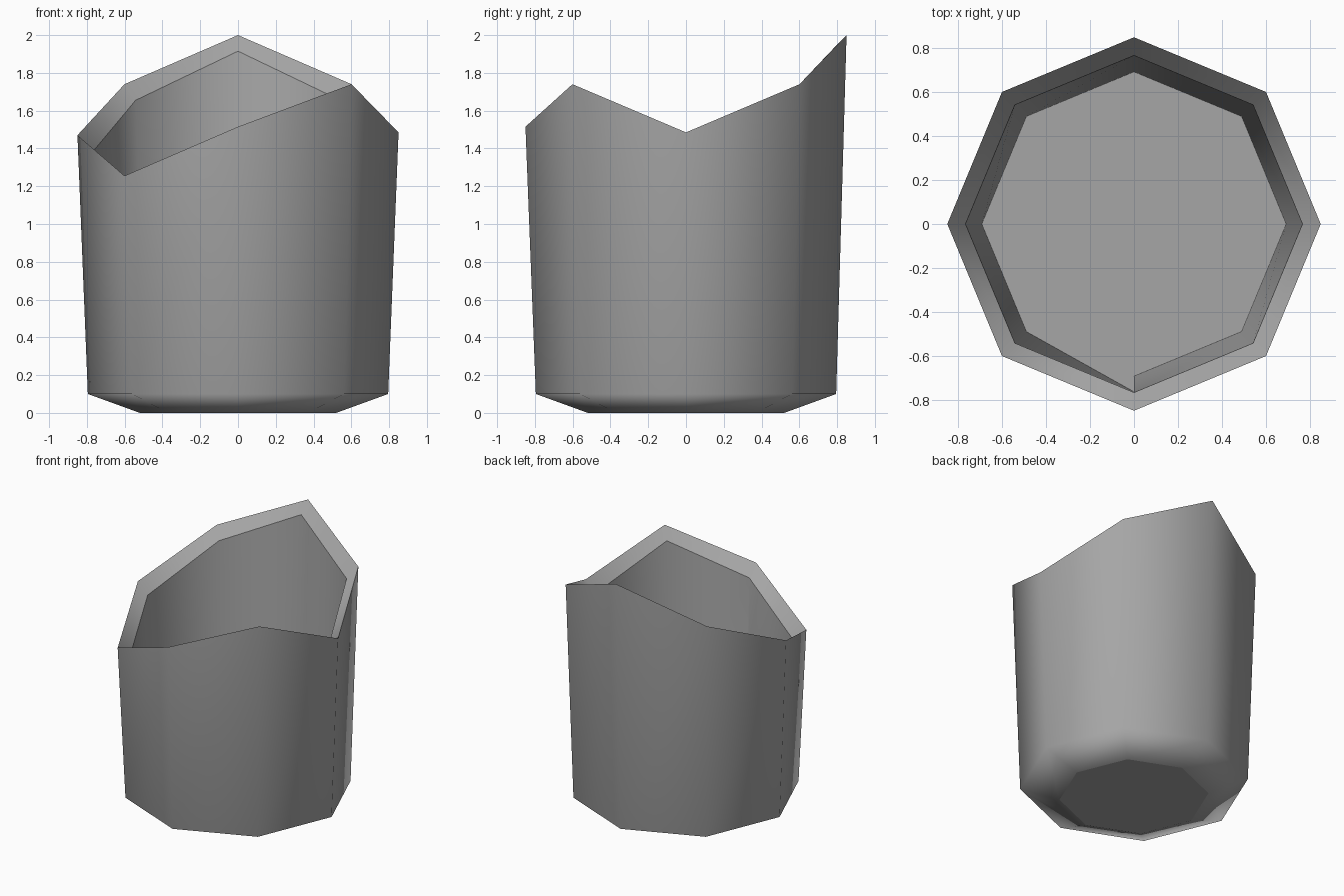
import bpy
import bmesh
from math import cos, sin, pi

cube = bpy.data.objects.get("Cube")
if cube:
    bpy.data.objects.remove(cube, do_unlink=True)

# Material
grey = bpy.data.materials.new("plain grey")
grey.use_nodes = True
colour = (0.38, 0.38, 0.38, 1)
grey.diffuse_color = colour
grey.node_tree.nodes["Principled BSDF"].inputs["Base Color"].default_value = colour

SIDES = 8
FRONT = 6          # corner that faces the front
FLOOR_Z = 0.1
# Uneven rim heights, counter-clockwise starting at +x
RIM = [1.485, 1.74, 2.0, 1.74, 1.47, 1.255, 1.515, 1.74]

bm = bmesh.new()


def ring(radius, heights):
    """Octagonal ring of vertices with a height for each corner."""
    return [bm.verts.new((radius * cos(2 * pi * i / SIDES),
                          radius * sin(2 * pi * i / SIDES), z))
            for i, z in enumerate(heights)]


def level(z):
    return [z] * SIDES


# Rings from the base, up the outside, over the rim and down the inside
base = ring(0.52, level(0))
foot = ring(0.795, level(0.1))
rim_outer = ring(0.85, RIM)
rim_inner = ring(0.767, [z - 0.085 for z in RIM])
floor = ring(0.693, level(FLOOR_Z))

# Split front corner of the floor, pushed out under the rim
split = bm.verts.new((0, -0.764, FLOOR_Z))


def wall(*verts):
    bm.faces.new(verts).smooth = True


# Outer wall, rim and inner wall
for i in range(SIDES):
    j = (i + 1) % SIDES
    for lower, upper in ((base, foot), (foot, rim_outer), (rim_outer, rim_inner)):
        wall(lower[i], lower[j], upper[j], upper[i])
    end = split if j == FRONT else floor[j]
    wall(rim_inner[i], rim_inner[j], end, floor[i])
wall(rim_inner[FRONT], floor[FRONT], split)

# Flat underside and inside floor
underside = bm.faces.new(base[::-1])
inside = bm.faces.new(floor[:FRONT] + [split] + floor[FRONT:])

# Crisp edges around the rim and the flat faces
crisp = list(underside.edges) + list(inside.edges)
for loop in (rim_outer, rim_inner):
    crisp += [bm.edges.get((loop[i - 1], loop[i])) for i in range(SIDES)]
for edge in crisp:
    edge.smooth = False

mesh = bpy.data.meshes.new("cup")
bm.to_mesh(mesh)
bm.free()
mesh.materials.append(grey)
cup = bpy.data.objects.new("cup", mesh)
bpy.context.collection.objects.link(cup)

# Let the large wall faces dominate the shading
weighted = cup.modifiers.new("weighted shading", "WEIGHTED_NORMAL")
weighted.keep_sharp = True
